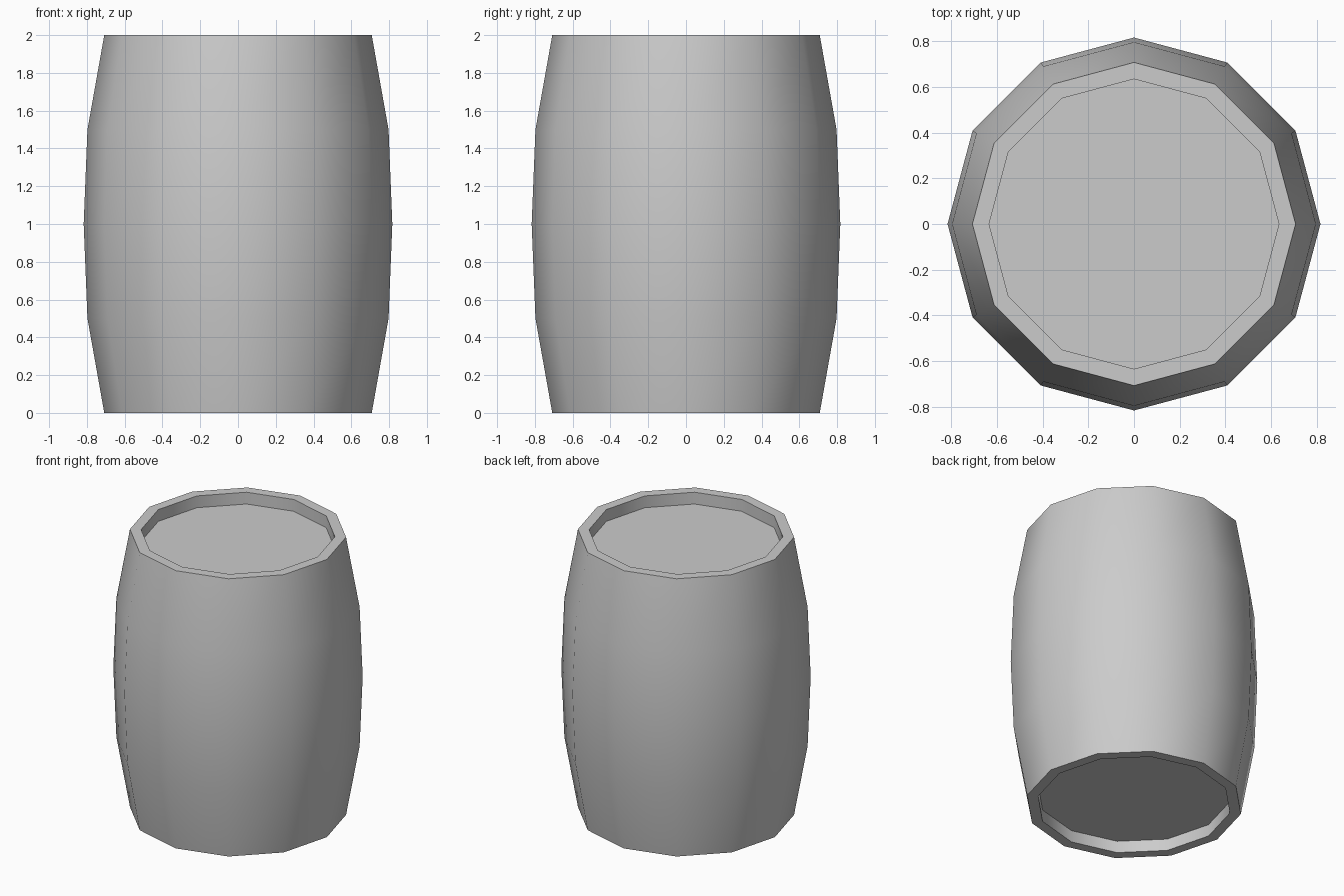
import bpy
import bmesh
from math import cos, sin, pi, radians

SIDES = 12
RECESS = 0.085
INNER = 0.635

if "Cube" in bpy.data.objects:
    bpy.data.objects.remove(bpy.data.objects["Cube"], do_unlink=True)

grey = bpy.data.materials.new("plain_grey")
grey.use_nodes = True
grey.diffuse_color = (0.6, 0.6, 0.6, 1)
grey.node_tree.nodes["Principled BSDF"].inputs["Base Color"].default_value = (0.6, 0.6, 0.6, 1)


def ring(bm, radius, z):
    return [bm.verts.new((radius * cos(2 * pi * i / SIDES), radius * sin(2 * pi * i / SIDES), z))
            for i in range(SIDES)]


def finish(bm, name):
    mesh = bpy.data.meshes.new(name)
    bm.to_mesh(mesh)
    bm.free()
    mesh.materials.append(grey)
    obj = bpy.data.objects.new(name, mesh)
    bpy.context.collection.objects.link(obj)
    bpy.ops.object.select_all(action="DESELECT")
    obj.select_set(True)
    bpy.context.view_layer.objects.active = obj
    bpy.ops.object.shade_smooth_by_angle(angle=radians(40))
    return obj


# Bulging staves with a rim and recess wall at each end
profile = [(INNER, RECESS), (INNER, 0), (0.708, 0), (0.797, 0.5), (0.817, 1),
           (0.797, 1.5), (0.708, 2), (INNER, 2), (INNER, 2 - RECESS)]
bm = bmesh.new()
rings = [ring(bm, r, z) for r, z in profile]
for low, high in zip(rings, rings[1:]):
    for i in range(SIDES):
        j = (i + 1) % SIDES
        bm.faces.new((low[i], low[j], high[j], high[i]))
finish(bm, "barrel_body")

# Flat heads set into both ends
for name, z, upward in (("top_head", 2 - RECESS, True), ("bottom_head", RECESS, False)):
    bm = bmesh.new()
    verts = ring(bm, INNER, z)
    bm.faces.new(verts if upward else verts[::-1])
    finish(bm, name)
